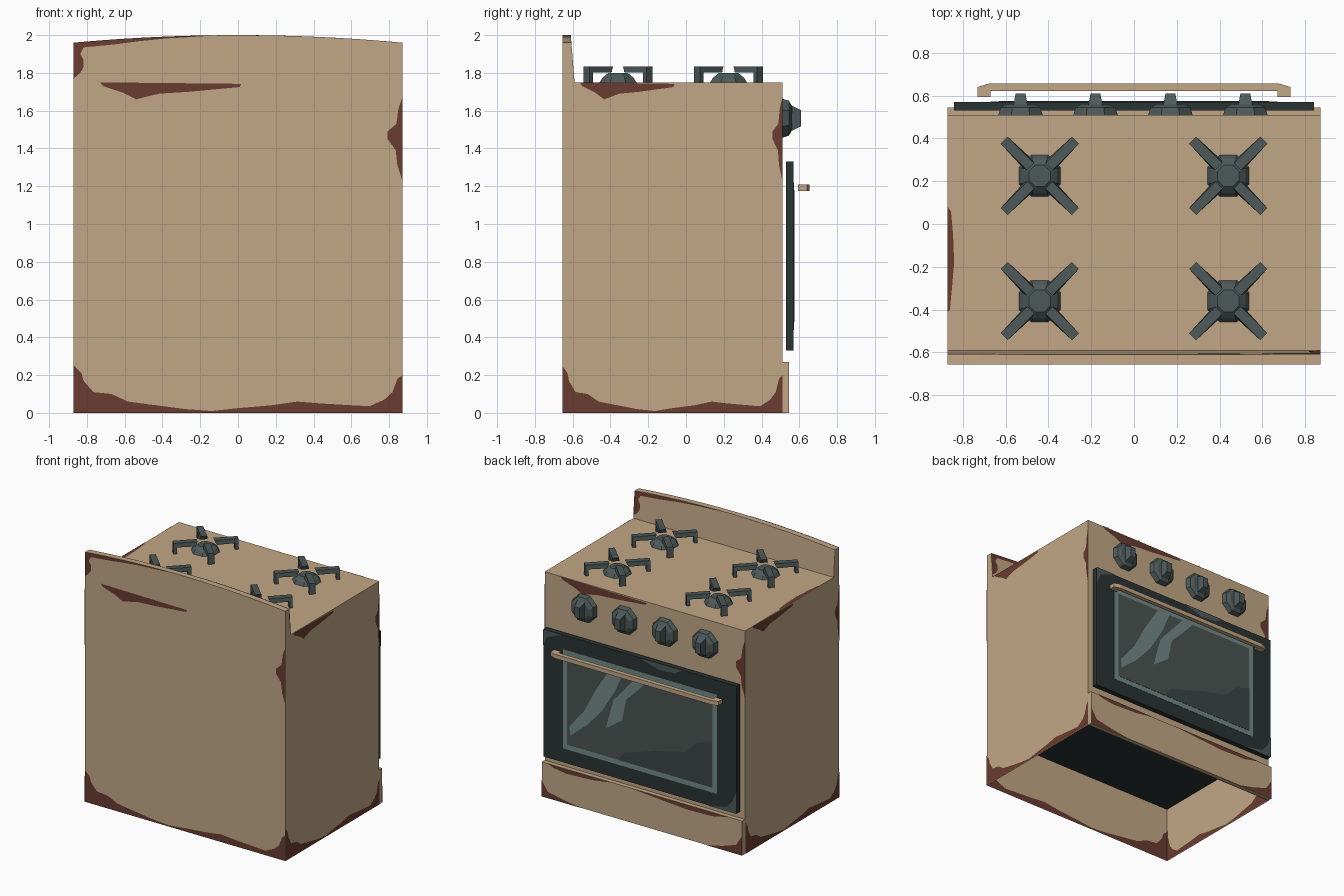
import bpy
import bmesh
import math
from mathutils import Matrix, Vector

default_cube = bpy.data.objects.get("Cube")
if default_cube:
    bpy.data.objects.remove(default_cube, do_unlink=True)


def make_material(name, color):
    material = bpy.data.materials.new(name)
    material.use_nodes = True
    material.diffuse_color = (*color, 1)
    material.node_tree.nodes["Principled BSDF"].inputs["Base Color"].default_value = (*color, 1)
    return material


enamel = make_material("tan enamel", (0.54, 0.39, 0.24))
rust = make_material("rust", (0.14, 0.045, 0.03))
iron = make_material("cast iron", (0.075, 0.1, 0.1))
black = make_material("dark door", (0.024, 0.034, 0.034))
glass = make_material("oven glass", (0.067, 0.087, 0.08))
shade = make_material("shaded glass", (0.045, 0.06, 0.058))
shine = make_material("pale glass", (0.17, 0.25, 0.24))


def finish(name, bm, material):
    mesh = bpy.data.meshes.new(name)
    bm.to_mesh(mesh)
    bm.free()
    mesh.materials.append(material)
    obj = bpy.data.objects.new(name, mesh)
    bpy.context.collection.objects.link(obj)
    return obj


def add_box(bm, low, high, matrix=Matrix()):
    low, high = Vector(low), Vector(high)
    place = Matrix.Translation((low + high) / 2) @ Matrix.Diagonal((*(high - low), 1))
    return bmesh.ops.create_cube(bm, size=1, matrix=matrix @ place)["verts"]


def box(name, low, high, material):
    bm = bmesh.new()
    add_box(bm, low, high)
    return finish(name, bm, material)


def prism(name, points, start, end, material):
    """Solid between two placements of the same outline."""
    bm = bmesh.new()
    first = [bm.verts.new(start(*p)) for p in points]
    last = [bm.verts.new(end(*p)) for p in points]
    bm.faces.new(first)
    bm.faces.new(last)
    for i in range(len(points)):
        j = (i + 1) % len(points)
        bm.faces.new((first[i], first[j], last[j], last[i]))
    bmesh.ops.recalc_face_normals(bm, faces=bm.faces)
    return finish(name, bm, material)


def sheet(name, points, place, outward, material):
    """Thin painted patch facing the outward direction."""
    bm = bmesh.new()
    face = bm.faces.new([bm.verts.new(place(*p)) for p in points])
    face.normal_update()
    if face.normal.dot(Vector(outward)) < 0:
        face.normal_flip()
    bmesh.ops.triangulate(bm, faces=[face])
    return finish(name, bm, material)


W, BACK, FRONT, TOP = 0.87, -0.655, 0.51, 1.75

# Open-bottomed cabinet and dark oven floor
bm = bmesh.new()
add_box(bm, (-W, BACK, 0), (W, FRONT, TOP))
bm.faces.ensure_lookup_table()
bottom = [f for f in bm.faces if f.normal.z < -0.5 or f.calc_center_median().z < 0.01]
bmesh.ops.delete(bm, geom=bottom, context="FACES")
finish("cabinet", bm, enamel)
box("oven_floor", (-W + 0.01, BACK + 0.01, 0.43), (W - 0.01, FRONT - 0.01, 0.44), black)

# Drawer front
box("drawer", (-W, FRONT, 0), (W, 0.545, 0.27), enamel)


# Arched, tapering backsplash
def arch(u):
    return 1.96 + 0.04 * (1 - (2 * u - 1) ** 2)


def splash_front(u, z, lift=0.0):
    return Vector((W - 2 * W * u, -0.59 - 0.08 * (z - TOP) + lift, z))


def splash_back(u, z):
    return Vector((W - 2 * W * u, BACK, z))


outline = [(0, TOP)] + [(i / 12, arch(i / 12)) for i in range(13)] + [(1, TOP)]
prism("backsplash", outline, splash_front, splash_back, enamel)

# Rust patches, in fraction along a wall and height
foot_rust = [(0, 0), (0, .25), (.024, .21), (.03, .17), (.06, .11), (.115, .1), (.165, .06),
             (.23, .045), (.34, .02), (.42, .01), (.5, .025), (.6, .04), (.68, .06), (.75, .05),
             (.9, .035), (.945, .07), (.97, .11), (.985, .18), (1, .2), (1, 0)]
edge_rust = [(1, 1.67), (.988, 1.61), (.982, 1.53), (.955, 1.49), (.955, 1.45),
             (.98, 1.39), (.985, 1.31), (1, 1.23)]
rim_rust = [(.08, TOP), (.51, 1.742), (.505, 1.725), (.35, 1.7), (.26, 1.69),
            (.19, 1.66), (.15, 1.695), (.09, 1.73)]
corner_rust = [(0, 1.77), (.02, 1.8), (.03, 1.83), (.03, 1.87), (.02, 1.9), (.03, 1.935),
               (.12, 1.95), (.2, 1.968), (.28, 1.982)] + [(u / 20, arch(u / 20)) for u in range(9, -1, -1)]

corners = [Vector((-W, BACK)), Vector((W, BACK)), Vector((W, FRONT)), Vector((-W, FRONT))]
for i, side in enumerate(("back", "right", "front", "left")):
    a, b = corners[i], corners[(i + 1) % 4]
    d = (b - a).normalized()
    out = Vector((d.y, -d.x))

    def on_wall(u, z, lift=0.003):
        return (*(a.lerp(b, u) + out * lift), z)

    def inside_wall(u, z):
        return on_wall(u, z, -0.003)

    facing = (*out, 0)
    for label, patch in (("foot", foot_rust), ("edge", edge_rust), ("rim", rim_rust)):
        sheet(f"{side}_{label}_rust", patch, on_wall, facing, rust)
    sheet(f"{side}_inner_rust", foot_rust, inside_wall, (*-out, 0), rust)
    if side == "back":
        sheet("backsplash_back_rust", corner_rust, on_wall, facing, rust)
sheet("backsplash_front_rust", corner_rust, lambda u, z: splash_front(u, z, 0.003), (0, 1, 0), rust)

# Rust on the hob edge and drawer
sheet("hob_rust", [(-W, .08), (-.855, .06), (-.845, -.05), (-.84, -.18), (-.85, -.3), (-.86, -.4), (-W, -.41)],
      lambda x, y: (x, y, TOP + 0.002), (0, 0, 1), rust)


def on_drawer(u, z):
    return (W - 2 * W * u, 0.548, z)


drawer_patches = [[(.03, .27), (.35, .27), (.25, .245), (.12, .235), (.06, .25)],
                  [(.45, .27), (.93, .27), (.85, .24), (.72, .235), (.6, .25)],
                  [(0, 0), (0, .13), (.03, .05), (.12, .02), (.2, 0)],
                  [(1, 0), (1, .15), (.97, .07), (.9, .03), (.82, 0)]]
for i, patch in enumerate(drawer_patches):
    sheet(f"drawer_rust_{i + 1}", patch, on_drawer, (0, 1, 0), rust)

# Oven door with framed window
box("door", (-0.84, 0.53, 0.33), (0.84, 0.57, 1.33), black)
box("window_frame", (-0.67, 0.569, 0.44), (0.67, 0.572, 1.22), shine)
box("window_glass", (-0.63, 0.57, 0.48), (0.63, 0.574, 1.18), glass)


def on_door(u, z, y=0.576):
    return (0.84 - 1.68 * u, y, z)


streaks = [[(.35, 1.18), (.416, 1.18), (.376, 1.02), (.305, .825), (.228, .68), (.142, .56),
            (.137, .63), (.213, .785), (.274, .98)],
           [(.49, 1.18), (.55, 1.18), (.49, 1.07), (.43, .97), (.41, .8), (.325, .7), (.365, .94)]]
for i, streak in enumerate(streaks):
    sheet(f"window_streak_{i + 1}", streak, on_door, (0, 1, 0), shine)
sheet("window_shade", [(.39, .48), (.42, .55), (.59, .64), (.74, .7), (.8, .8), (.875, .84), (.875, .48)],
      on_door, (0, 1, 0), shade)
scuffs = [[(.5, 1.33), (.72, 1.33), (.68, 1.29), (.6, 1.28)],
          [(1, .33), (1, .5), (.98, .42), (.95, .36), (.85, .33)],
          [(0, 1.33), (0, 1.2), (.02, 1.28), (.1, 1.33)]]
for i, scuff in enumerate(scuffs):
    sheet(f"door_scuff_{i + 1}", scuff, on_door, (0, 1, 0), iron)

# Door handle
half = [(.67, .62), (.67, .592), (.73, .592), (.73, .64), (.68, .655)]
grip = half + [(-x, y) for x, y in reversed(half)]
prism("door_handle", grip, lambda x, y: (x, y, 1.175), lambda x, y: (x, y, 1.208), enamel)


# Control knobs: faceted base with a tapered finger grip
def add_cone(bm, r1, r2, low, high, matrix=Matrix()):
    place = Matrix.Translation((0, 0, (low + high) / 2)) @ Matrix.Rotation(math.pi / 8, 4, "Z")
    bmesh.ops.create_cone(bm, cap_ends=True, segments=8, radius1=r1, radius2=r2,
                          depth=high - low, matrix=matrix @ place)


for i in range(4):
    bm = bmesh.new()
    add_cone(bm, 0.112, 0.1, 0, 0.035)
    add_cone(bm, 0.1, 0.07, 0.035, 0.05)
    for v in add_box(bm, (-0.035, -0.075, 0.035), (0.035, 0.075, 0.1)):
        if v.co.z > 0.09:
            v.co.x *= 0.65
            v.co.y *= 0.55
    knob = finish(f"knob_{i + 1}", bm, iron)
    knob.location = (-0.53 + 0.35 * i, FRONT, 1.56)
    knob.rotation_euler.x = -math.pi / 2

# Burners with four-armed pan supports
for x in (-0.44, 0.44):
    for y in (-0.36, 0.225):
        bm = bmesh.new()
        add_cone(bm, 0.105, 0.088, 0, 0.025)
        add_cone(bm, 0.088, 0.055, 0.025, 0.05)
        for k in range(4):
            turn = Matrix.Rotation(math.pi / 4 + k * math.pi / 2, 4, "Z")
            for v in add_box(bm, (0.06, -0.023, 0.052), (0.235, 0.023, 0.085), turn):
                if v.co.z < 0.06 and v.co.xy.length < 0.1:
                    v.co.xy *= 1.3
            add_box(bm, (0.21, -0.023, 0), (0.235, 0.023, 0.055), turn)
        side = "left" if x > 0 else "right"
        burner = finish(f"{side}_{'rear' if y < 0 else 'front'}_burner", bm, iron)
        burner.location = (x, y, TOP)
